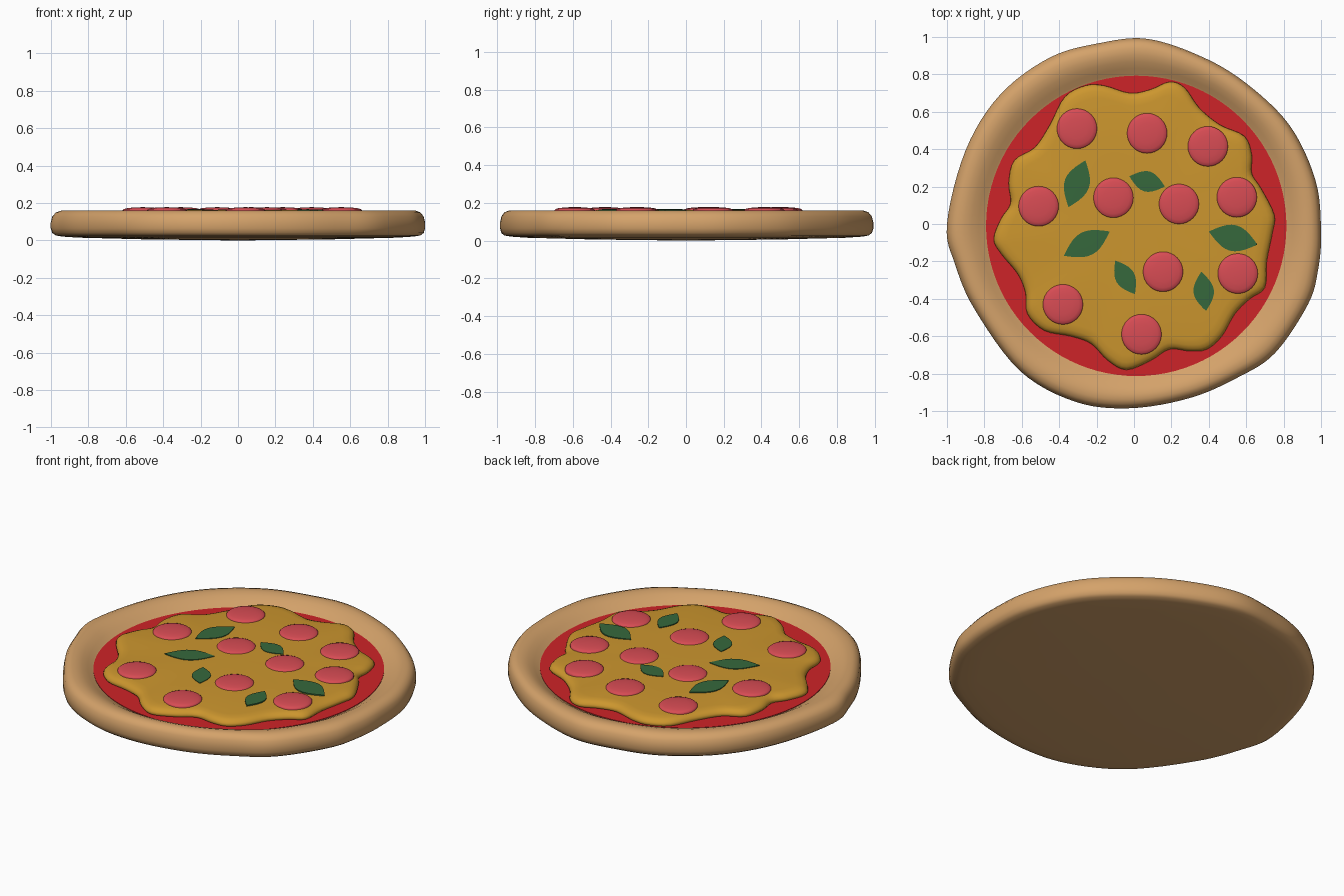
import bpy, math
from mathutils import Vector

if "Cube" in bpy.data.objects:
    bpy.data.objects.remove(bpy.data.objects["Cube"])


def material(name, rgb):
    lin = [(c / 255 / 12.92) if c < 10 else ((c / 255 + 0.055) / 1.055) ** 2.4 for c in rgb]
    m = bpy.data.materials.new(name)
    m.diffuse_color = (*lin, 1)
    m.use_nodes = True
    m.node_tree.nodes["Principled BSDF"].inputs["Base Color"].default_value = m.diffuse_color
    return m


CRUST = material("baked dough", (212, 162, 106))
SAUCE = material("tomato red", (206, 36, 40))
CHEESE = material("golden cheese", (204, 150, 46))
MEAT = material("pepperoni pink", (216, 76, 84))
LEAF = material("basil green", (54, 104, 60))


def closed_curve(pts, steps):
    """Smooth closed Catmull-Rom outline through the given points."""
    p, n, out = [Vector(q) for q in pts], len(pts), []
    for i in range(n):
        a, b, c, d = (p[(i + k) % n] for k in (-1, 0, 1, 2))
        for s in range(steps):
            t = s / steps
            out.append(0.5 * (2 * b + (c - a) * t + (2 * a - 5 * b + 4 * c - d) * t * t
                              + (3 * b - a - 3 * c + d) * t ** 3))
    return out


def circle(center, r, n):
    return [Vector((center[0] + r * math.cos(2 * math.pi * i / n),
                    center[1] + r * math.sin(2 * math.pi * i / n))) for i in range(n)]


def loft(name, rings, mat, start=None, end=None, angle=50):
    """Skin counter-clockwise rings (ordered bottom to top), closing at pole points."""
    n = len(rings[0])
    verts = [v for r in rings for v in r]
    faces = []
    for k in range(len(rings) - 1):
        for i in range(n):
            j = (i + 1) % n
            faces.append((k * n + i, k * n + j, (k + 1) * n + j, (k + 1) * n + i))
    if start:
        verts.append(start)
        faces += [(len(verts) - 1, (i + 1) % n, i) for i in range(n)]
    if end:
        verts.append(end)
        o = (len(rings) - 1) * n
        faces += [(len(verts) - 1, o + i, o + (i + 1) % n) for i in range(n)]
    me = bpy.data.meshes.new(name)
    me.from_pydata([tuple(v) for v in verts], [], faces)
    me.materials.append(mat)
    ob = bpy.data.objects.new(name, me)
    bpy.context.collection.objects.link(ob)
    bpy.ops.object.select_all(action='DESELECT')
    ob.select_set(True)
    bpy.context.view_layer.objects.active = ob
    bpy.ops.object.shade_smooth_by_angle(angle=math.radians(angle))
    return ob


def scaled(outline, s, z, c=(0, 0)):
    return [(c[0] + (p.x - c[0]) * s, c[1] + (p.y - c[1]) * s, z) for p in outline]


# Crust: hand-shaped outline, rounded rim sloping inward to the sauce
outer = closed_curve([(1, -.04), (.97, .235), (.83, .53), (.59, .76), (.35, .90), (.07, .99),
                      (-.18, .968), (-.45, .89), (-.717, .69), (-.90, .395), (-1, .0),
                      (-.955, -.22), (-.85, -.46), (-.61, -.785), (-.315, -.95), (-.02, -.985),
                      (.30, -.93), (.556, -.82), (.754, -.69), (.93, -.43), (.984, -.246)][::1], 6)
mid = Vector((.012, -.01))
inner = [mid + p.normalized() * .80 for p in outer]
rings = [scaled(outer, s, z) for s, z in ((.5, .006), (.85, .015), (.94, .021))]
for t, z in ((.87, .027), (.96, .040), (1, .065), (1, .095), (.96, .128), (.87, .150), (.73, .160),
             (.56, .160), (.38, .150), (.2, .132), (.07, .117), (0, .110), (-.15, .10)):
    rings.append([(*(a + (b - a) * t), z) for a, b in zip(inner, outer)])
loft("crust", rings, CRUST, start=(0, 0, 0), end=(mid.x, mid.y, .10), angle=70)

# Sauce: flat disc inside the rim
disc = circle(mid, .803, 96)
loft("sauce", [scaled(disc, 1, .105, mid), scaled(disc, 1, .115, mid)], SAUCE,
     start=(mid.x, mid.y, .105), end=(mid.x, mid.y, .115))

# Cheese: wavy melted layer with a rounded edge
wavy = closed_curve([(.75, .05), (.74, -.05), (.71, -.20), (.70, -.34), (.62, -.40), (.54, -.48),
                     (.47, -.60), (.39, -.67), (.30, -.68), (.19, -.67), (.09, -.73), (-.04, -.78),
                     (-.14, -.73), (-.23, -.64), (-.34, -.60), (-.48, -.57), (-.57, -.48),
                     (-.58, -.37), (-.62, -.27), (-.71, -.16), (-.75, -.08), (-.71, .03),
                     (-.66, .11), (-.67, .22), (-.64, .34), (-.53, .41), (-.45, .53), (-.37, .68),
                     (-.26, .74), (-.16, .74), (-.02, .70), (.09, .72), (.19, .76), (.27, .73),
                     (.35, .62), (.46, .53), (.59, .47), (.63, .37), (.63, .27), (.68, .19)][::-1], 4)
wavy.reverse()
if sum(a.x * b.y - a.y * b.x for a, b in zip(wavy, wavy[1:] + wavy[:1])) < 0:
    wavy.reverse()
loft("cheese", [scaled(wavy, s, z) for s, z in ((.99, .112), (1, .122), (.995, .134), (.978, .146),
                                               (.95, .154), (.90, .158), (.5, .162))],
     CHEESE, start=(0, 0, .112), end=(0, 0, .163), angle=70)

# Pepperoni: shallow domed slices
slices = [(-.305, .51), (.07, .485), (.395, .415), (-.51, .095), (-.11, .14), (.24, .107),
          (.55, .143), (.155, -.255), (.555, -.265), (-.38, -.43), (.04, -.59)]
for i, c in enumerate(slices):
    ring = circle(c, .107, 32)
    loft(f"pepperoni_{i + 1}", [scaled(ring, s, z, c) for s, z in
                                ((1, .150), (1, .162), (.95, .167), (.8, .172), (.5, .176))],
         MEAT, start=(*c, .150), end=(*c, .178), angle=60)

# Basil leaves: pointed plates between two tips, with a width each
leaves = [((-.26, .34), (-.35, .09), .135), ((-.025, .255), (.165, .20), .11),
          ((-.13, -.04), (-.375, -.17), .13), ((.40, -.04), (.66, -.11), .14),
          ((-.10, -.195), (.005, -.375), .105), ((.36, -.255), (.385, -.465), .11)]
for i, (a, b, w) in enumerate(leaves):
    a, b = Vector(a), Vector(b)
    d = b - a
    side = Vector((d.y, -d.x)).normalized() * w / 2
    n = 10
    edge = [a + d * (k / n) + side * math.sin(math.pi * k / n) for k in range(n)]
    edge += [b - d * (k / n) - side * math.sin(math.pi * k / n) for k in range(n)]
    m = (a + b) / 2
    loft(f"basil_leaf_{i + 1}", [scaled(edge, 1, .159, m), scaled(edge, 1, .166, m)], LEAF,
         start=(m.x, m.y, .159), end=(m.x, m.y, .167), angle=30)
